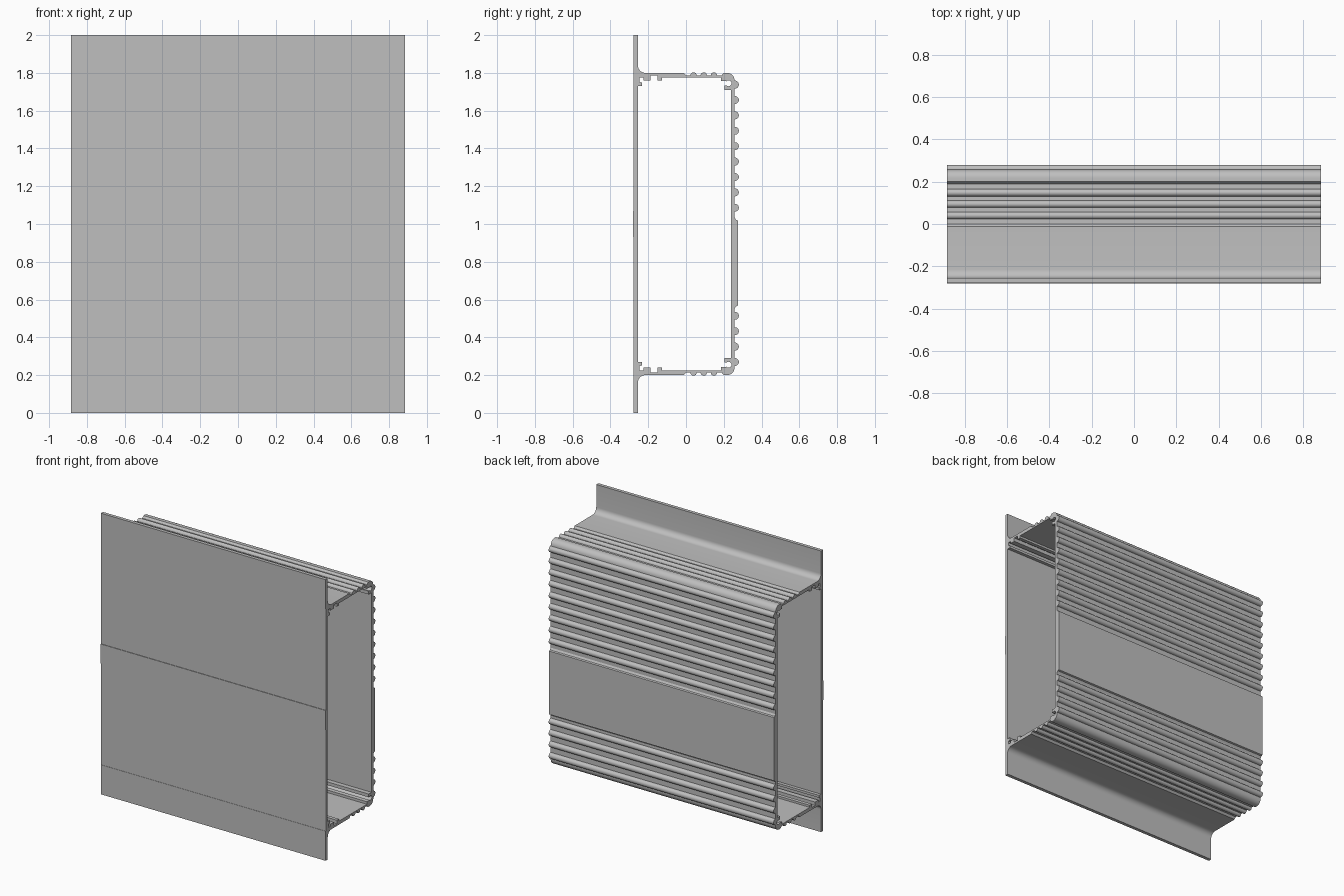
import bpy
import bmesh
from math import cos, sin, radians
from mathutils import Matrix

HALF_LENGTH = 0.885

cube = bpy.data.objects.get("Cube")
if cube:
    bpy.data.objects.remove(cube, do_unlink=True)

grey = bpy.data.materials.new("aluminium grey")
grey.use_nodes = True
colour = (0.52, 0.52, 0.52, 1)
grey.diffuse_color = colour
grey.node_tree.nodes["Principled BSDF"].inputs["Base Color"].default_value = colour


def arc(y, z, r, start, end, steps=8):
    """Points on a circular arc, angles in degrees."""
    angles = [radians(start + (end - start) * i / steps) for i in range(steps + 1)]
    return [(y + r * cos(a), z + r * sin(a)) for a in angles]


def mirrored(points):
    """The same points flipped about mid height, in reverse order."""
    return [(y, 2 - z) for y, z in reversed(points)]


# Outer section: raised front strip, flange, fillet, then the roof
roof = [(-0.281, 1.07), (-0.277, 1.07), (-0.277, 1.79), (-0.279, 1.79),
        (-0.279, 2), (-0.255, 2)]
roof += arc(-0.215, 1.84, 0.04, 180, 270)

# Roof ribs and the rounded rear corner
roof += [(-0.012, 1.8), (0, 1.786)]
for i in range(3):
    roof += arc(0.04 + 0.054 * i, 1.786, 0.017, 180, 0)
roof += [(0.188, 1.786), (0.2, 1.8)]
roof += arc(0.217, 1.76, 0.04, 90, 0)

# Rear ribs with a flat label band between them
VALLEY = 0.257
rear = []
for i in range(9):
    rear += arc(VALLEY + 0.002, 1.738 - 0.0815 * i, 0.021, 95, -95, 10)
rear += [(VALLEY, 1.035), (0.265, 1.022), (0.276, 1.018),
         (0.276, 0.568), (0.265, 0.564), (VALLEY, 0.551)]
for i in range(4):
    rear += arc(VALLEY + 0.002, 0.514 - 0.0815 * i, 0.021, 95, -95, 10)

outer = roof + rear + mirrored(roof)

# Inner section: front hook, board slots, and screw channel in the corner
inside = [(-0.255, 1.73), (-0.232, 1.73), (-0.232, 1.747), (-0.245, 1.752),
          (-0.245, 1.775), (-0.225, 1.775), (-0.225, 1.76), (-0.187, 1.76),
          (-0.187, 1.785), (-0.152, 1.785), (-0.152, 1.76), (-0.127, 1.76),
          (-0.127, 1.775), (0.185, 1.775), (0.185, 1.757), (0.205, 1.757)]
inside += arc(0.225, 1.745, 0.016, 140, -140, 12)
inside += [(0.205, 1.733), (0.205, 1.71), (0.238, 1.71)]
inner = inside + mirrored(inside)

# Fill the section with its hole and extrude it along x
curve = bpy.data.curves.new("section", "CURVE")
curve.dimensions = "2D"
curve.fill_mode = "BOTH"
curve.extrude = HALF_LENGTH
for outline in (outer, inner):
    spline = curve.splines.new("POLY")
    spline.points.add(len(outline) - 1)
    for point, (y, z) in zip(spline.points, outline):
        point.co = (y, z, 0, 1)
    spline.use_cyclic_u = True

helper = bpy.data.objects.new("section", curve)
bpy.context.collection.objects.link(helper)
bpy.context.view_layer.update()
depsgraph = bpy.context.evaluated_depsgraph_get()
mesh = bpy.data.meshes.new_from_object(helper.evaluated_get(depsgraph))
bpy.data.objects.remove(helper, do_unlink=True)

# Turn the section upright: local x, y, z become y, z, x
mesh.transform(Matrix(((0, 0, 1, 0), (1, 0, 0, 0), (0, 1, 0, 0), (0, 0, 0, 1))))
bm = bmesh.new()
bm.from_mesh(mesh)
bmesh.ops.remove_doubles(bm, verts=bm.verts, dist=0.0001)
bmesh.ops.recalc_face_normals(bm, faces=bm.faces)
bm.to_mesh(mesh)
bm.free()

mesh.materials.clear()
mesh.materials.append(grey)
housing = bpy.data.objects.new("extruded_housing", mesh)
bpy.context.collection.objects.link(housing)
bpy.ops.object.select_all(action="DESELECT")
housing.select_set(True)
bpy.context.view_layer.objects.active = housing
bpy.ops.object.shade_smooth_by_angle(angle=radians(30))
